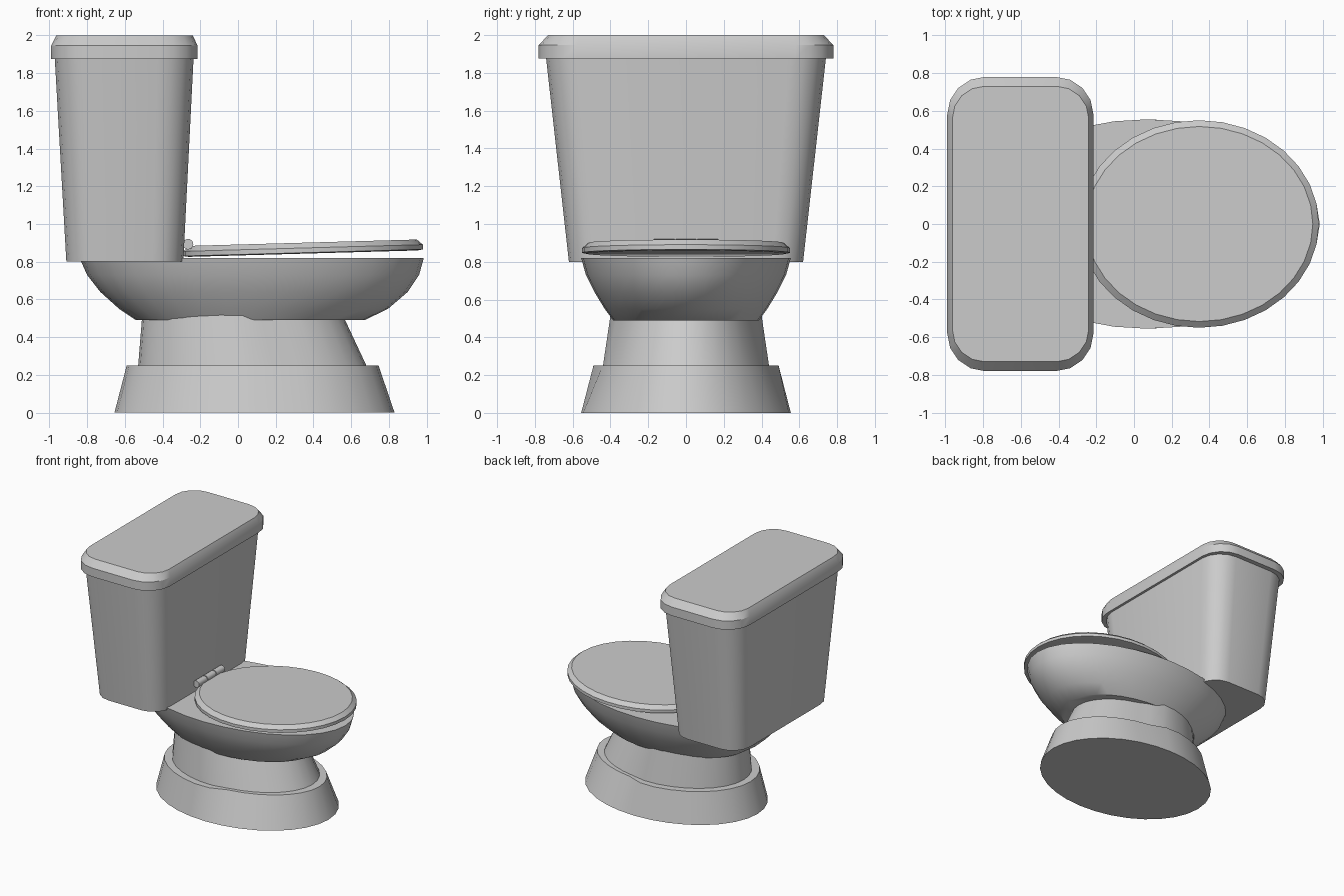
import bpy, bmesh
from math import sin, cos, pi, radians

if "Cube" in bpy.data.objects:
    bpy.data.objects.remove(bpy.data.objects["Cube"])


def finish(name, bm, angle=28):
    bmesh.ops.recalc_face_normals(bm, faces=bm.faces)
    me = bpy.data.meshes.new(name)
    bm.to_mesh(me)
    bm.free()
    ob = bpy.data.objects.new(name, me)
    bpy.context.collection.objects.link(ob)
    for p in me.polygons:
        p.use_smooth = True
    me.set_sharp_from_angle(angle=radians(angle))
    return ob


def loft(name, rings, angle=28):
    """Skin a stack of (outline, z) rings and cap both ends."""
    bm = bmesh.new()
    loops = [[bm.verts.new((x, y, z)) for x, y in pts] for pts, z in rings]
    n = len(loops[0])
    for a, b in zip(loops, loops[1:]):
        for i in range(n):
            j = (i + 1) % n
            bm.faces.new((a[i], a[j], b[j], b[i]))
    bm.faces.new(loops[0][::-1])
    bm.faces.new(loops[-1])
    return finish(name, bm, angle)


def oval(x0, x1, back, front=None, n=32):
    """Ellipse whose half-width eases from back to front, giving a slight waist."""
    front = back if front is None else front
    pts = []
    for i in range(n):
        t = 2 * pi * i / n
        x = (x0 + x1) / 2 + (x1 - x0) / 2 * cos(t)
        s = min(max((x - 0.02) / 0.2, 0), 1)
        s = s * s * (3 - 2 * s)
        pts.append((x, (back + (front - back) * s) * sin(t)))
    return pts


def rounded_rect(x0, x1, hy, r, seg=4):
    pts = []
    corners = [(x1 - r, hy - r), (x0 + r, hy - r), (x0 + r, r - hy), (x1 - r, r - hy)]
    for k, (cx, cy) in enumerate(corners):
        for i in range(seg + 1):
            t = (k + i / seg) * pi / 2
            pts.append((cx + r * cos(t), cy + r * sin(t)))
    return pts


# Foot and waisted neck
loft("base", [(oval(-0.655, 0.83, 0.555), 0),
              (oval(-0.59, 0.745, 0.50, 0.45), 0.25)])
loft("neck", [(oval(-0.53, 0.685, 0.445, 0.425), 0.24),
              (oval(-0.505, 0.54, 0.395, 0.34), 0.55)])

# Bowl
profile = [(-0.54, 0.67, 0.385, 0.49), (-0.63, 0.795, 0.43, 0.55),
           (-0.73, 0.90, 0.485, 0.64), (-0.80, 0.96, 0.53, 0.73),
           (-0.84, 0.985, 0.555, 0.82)]
loft("bowl", [(oval(x0, x1, w), z) for x0, x1, w, z in profile], 35)

# Slightly raised seat cover, tilted about its hinge
cover = loft("seat_cover", [(oval(-0.26, 0.95, 0.525), 0.825),
                            (oval(-0.29, 0.98, 0.55), 0.830),
                            (oval(-0.29, 0.98, 0.55), 0.855),
                            (oval(-0.255, 0.948, 0.517), 0.883)], 25)
for v in cover.data.vertices:
    v.co.z += 0.028 * (v.co.x + 0.29)

# Hinge barrels
for i, y in enumerate((-0.115, 0, 0.115)):
    bpy.ops.mesh.primitive_cylinder_add(vertices=16, radius=0.028, depth=0.107,
                                        location=(-0.265, y, 0.893),
                                        rotation=(pi / 2, 0, 0))
    ob = bpy.context.object
    ob.name = f"hinge_barrel_{i + 1}"
    bpy.ops.object.shade_smooth_by_angle(angle=radians(30))

# Tank and its chamfered lid
loft("tank", [(rounded_rect(-0.91, -0.29, 0.62, 0.16), 0.80),
              (rounded_rect(-0.972, -0.235, 0.742, 0.19), 1.89)])
loft("tank_lid", [(rounded_rect(-0.99, -0.215, 0.78, 0.20), 1.875),
                  (rounded_rect(-0.99, -0.215, 0.78, 0.20), 1.947),
                  (rounded_rect(-0.963, -0.24, 0.73, 0.17), 2.0)])
